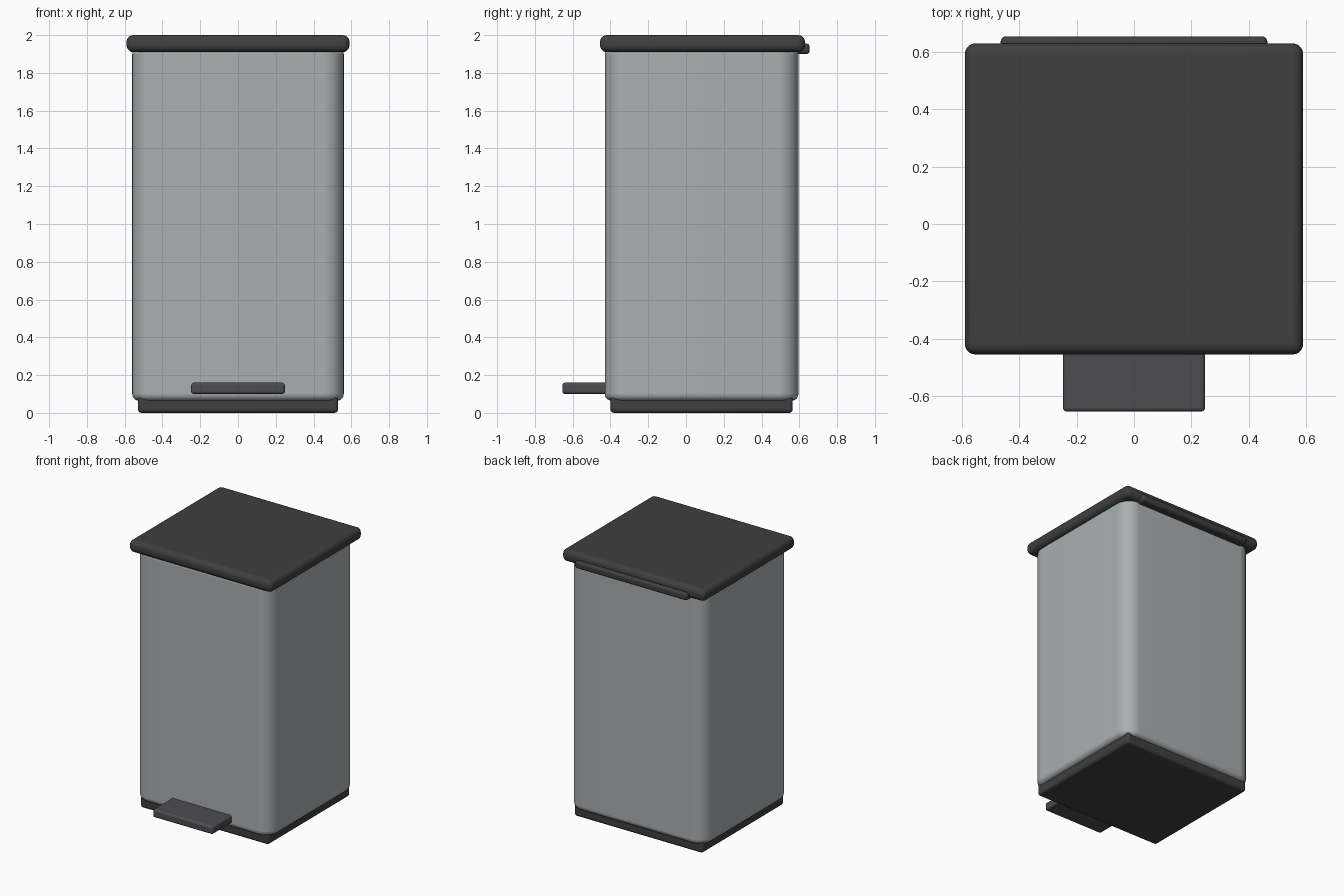
import bpy, bmesh, math

if "Cube" in bpy.data.objects:
    bpy.data.objects.remove(bpy.data.objects["Cube"])


def material(name, rgb):
    m = bpy.data.materials.new(name)
    m.diffuse_color = (*rgb, 1)
    m.use_nodes = True
    m.node_tree.nodes["Principled BSDF"].inputs["Base Color"].default_value = m.diffuse_color
    return m


steel = material("brushed_grey", (0.40, 0.43, 0.44))
dark = material("dark_plastic", (0.05, 0.05, 0.052))
rubber = material("pedal_plastic", (0.075, 0.075, 0.085))


def rounded_box(name, x, y, z, bevel, mat, corner=0.0):
    """Box from (min, max) ranges; optional large radius on upright edges."""
    bm = bmesh.new()
    bmesh.ops.create_cube(bm, size=1)
    for v in bm.verts:
        v.co = [lo + (c + 0.5) * (hi - lo) for c, (lo, hi) in zip(v.co, (x, y, z))]
    if corner:
        upright = [e for e in bm.edges if abs(e.verts[0].co.z - e.verts[1].co.z) > 1e-4]
        bmesh.ops.bevel(bm, geom=upright, offset=corner, segments=10,
                        profile=0.5, affect='EDGES')
    mesh = bpy.data.meshes.new(name)
    bm.to_mesh(mesh)
    bm.free()
    ob = bpy.data.objects.new(name, mesh)
    bpy.context.collection.objects.link(ob)
    mesh.materials.append(mat)
    mod = ob.modifiers.new("soft_edges", 'BEVEL')
    mod.width = bevel
    mod.segments = 5
    mod.limit_method = 'ANGLE'
    mod.angle_limit = math.radians(40)
    bpy.ops.object.select_all(action='DESELECT')
    ob.select_set(True)
    bpy.context.view_layer.objects.active = ob
    bpy.ops.object.shade_smooth_by_angle(angle=math.radians(40))
    return ob


# Base plinth
rounded_box("base", (-0.53, 0.53), (-0.40, 0.565), (0.0, 0.09), 0.02, dark)
# Bin body with large rounded upright corners
rounded_box("body", (-0.56, 0.56), (-0.43, 0.595), (0.065, 1.935), 0.035, steel, 0.11)
# Overhanging lid
rounded_box("lid", (-0.59, 0.59), (-0.455, 0.63), (1.91, 2.0), 0.036, dark)
# Rear hinge bar
rounded_box("hinge", (-0.465, 0.465), (0.56, 0.655), (1.90, 1.955), 0.018, dark)
# Foot pedal
rounded_box("pedal", (-0.248, 0.248), (-0.655, -0.36), (0.10, 0.16), 0.015, rubber)
